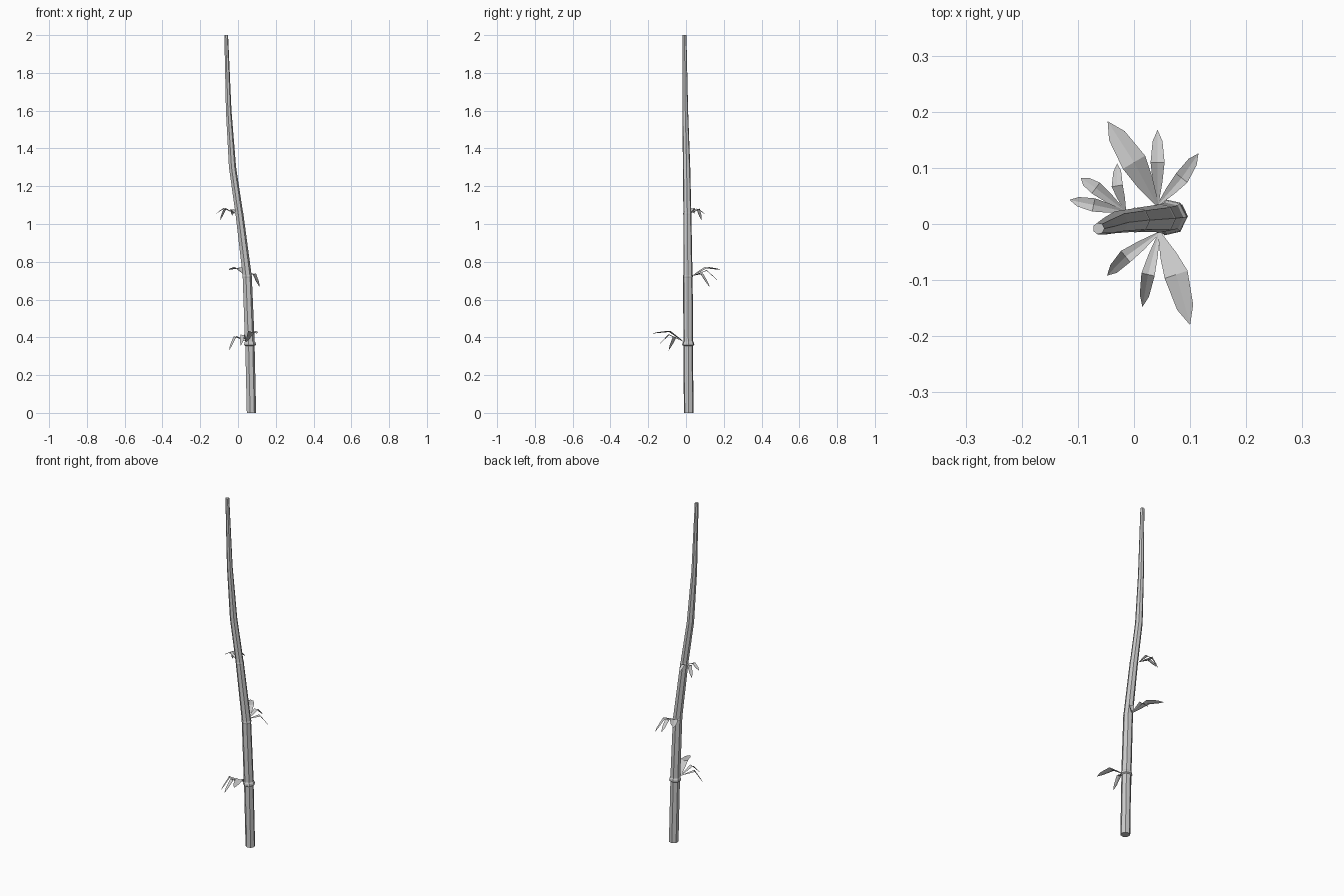
import bpy, bmesh, math
from mathutils import Vector

if "Cube" in bpy.data.objects:
    bpy.data.objects.remove(bpy.data.objects["Cube"])

SIDES = 7


def finish(name, bm):
    bmesh.ops.recalc_face_normals(bm, faces=bm.faces)
    me = bpy.data.meshes.new(name)
    bm.to_mesh(me)
    bm.free()
    ob = bpy.data.objects.new(name, me)
    bpy.context.collection.objects.link(ob)
    return ob


# bamboo stalk: rings of (x, y, z, radius), with small bulges at the nodes
path = [(.070, .014, 0, .026), (.062, .012, .355, .026),
        (.062, .012, .36, .033), (.062, .012, .372, .031), (.061, .012, .378, .027),
        (.048, .010, .715, .0255), (.048, .010, .722, .027), (.047, .010, .73, .025),
        (.007, .007, 1.05, .022), (.006, .007, 1.055, .023), (.005, .007, 1.062, .0215),
        (-.030, .003, 1.30, .020), (-.050, -.004, 1.60, .0155), (-.063, -.008, 2, .0105)]
bm = bmesh.new()
rings = []
for x, y, z, r in path:
    rings.append([bm.verts.new((x + r * math.cos(2 * math.pi * i / SIDES),
                                y + r * math.sin(2 * math.pi * i / SIDES), z))
                  for i in range(SIDES)])
for a, b in zip(rings, rings[1:]):
    for i in range(SIDES):
        j = (i + 1) % SIDES
        bm.faces.new((a[i], a[j], b[j], b[i]))
bm.faces.new(rings[0])
bm.faces.new(rings[-1])
finish("stalk", bm)


# leaf blade: creased strip through base, arched middle and drooping tip
def add_leaf(bm, base, mid, tip, width):
    base, mid, tip = Vector(base), Vector(mid), Vector(tip)
    side = (tip - base).cross(Vector((0, 0, 1))).normalized()
    sections = [(base, .12), (base.lerp(mid, .55), .7), (mid, 1),
                (mid.lerp(tip, .65), .7), (tip, 0)]
    prev = None
    for p, w in sections:
        off = side * width * w / 2
        lift = Vector((0, 0, width * w * .15))
        if w == 0:
            t = bm.verts.new(p)
            row = [t, t, t]
        else:
            row = [bm.verts.new(p - off + lift), bm.verts.new(p), bm.verts.new(p + off + lift)]
        if prev:
            for i in (0, 1):
                f = [prev[i], prev[i + 1], row[i + 1]]
                bm.faces.new(f if w == 0 else f + [row[i]])
        prev = row


# leaf clusters: base point, then (middle, tip, width) of each leaf
clusters = {
    "lower_leaves": ((.045, -.015, .378), [
        ((-.015, -.058, .402), (-.048, -.092, .33), .026),
        ((.025, -.09, .412), (.015, -.148, .355), .024),
        ((.075, -.09, .428), (.100, -.180, .42), .043)]),
    "middle_leaves": ((.042, .033, .725), [
        ((.000, .110, .765), (-.047, .183, .757), .046),
        ((.042, .110, .752), (.042, .168, .70), .025),
        ((.085, .082, .735), (.115, .126, .665), .026)]),
    "upper_leaves": ((-.015, .022, 1.055), [
        ((-.072, .034, 1.082), (-.115, .043, 1.055), .024),
        ((-.068, .064, 1.078), (-.095, .082, 1.02), .024),
        ((-.030, .068, 1.076), (-.030, .108, 1.045), .020)]),
}
for name, (base, leaves) in clusters.items():
    bm = bmesh.new()
    for mid, tip, width in leaves:
        add_leaf(bm, base, mid, tip, width)
    finish(name, bm)
